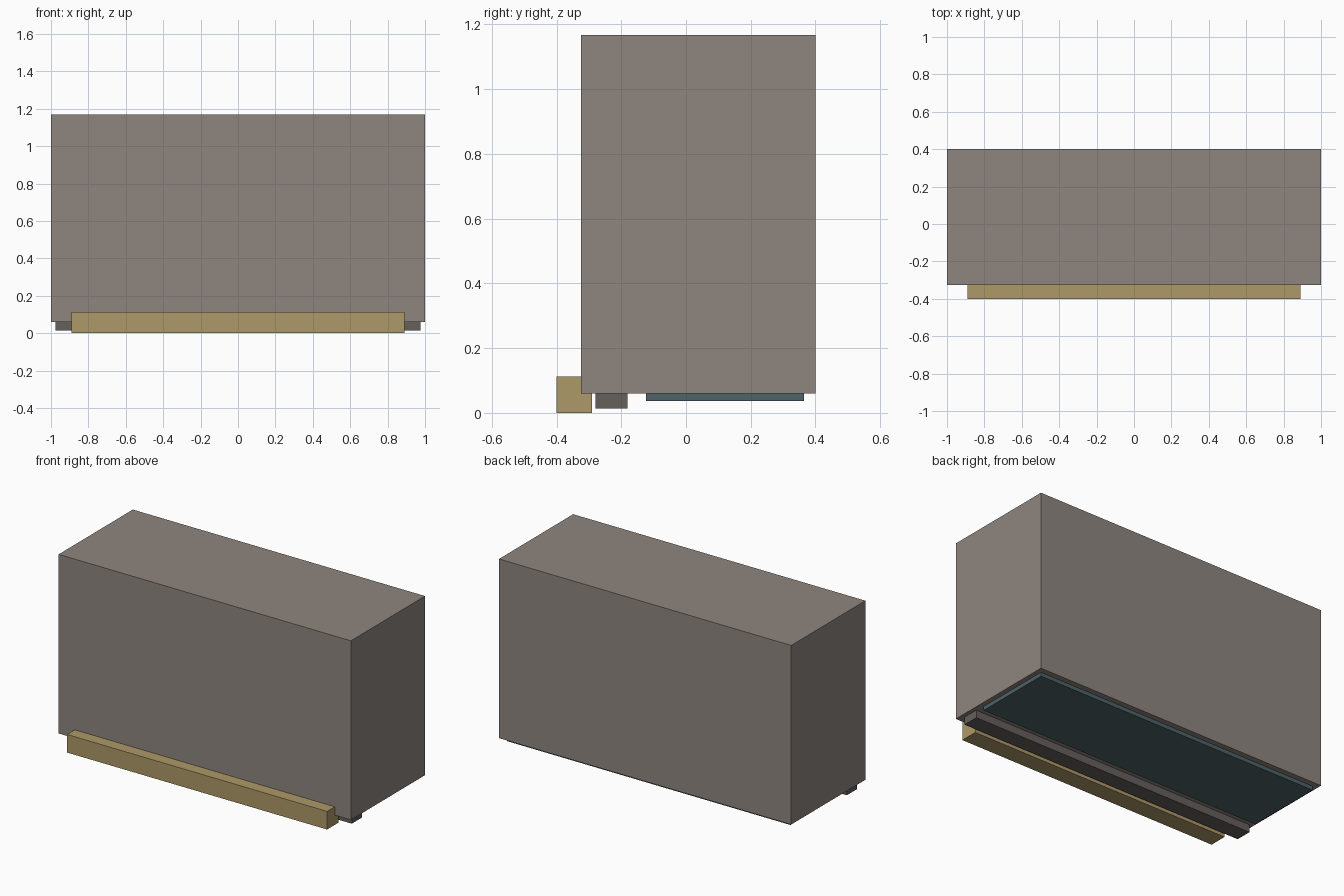
import bpy

if "Cube" in bpy.data.objects:
    bpy.data.objects.remove(bpy.data.objects["Cube"])


def material(name, rgb):
    m = bpy.data.materials.new(name)
    m.diffuse_color = (*rgb, 1)
    m.use_nodes = True
    m.node_tree.nodes["Principled BSDF"].inputs["Base Color"].default_value = m.diffuse_color
    return m


def box(name, x, y, z, mat):
    """Box from (min, max) ranges on each axis."""
    centre = [(a + b) / 2 for a, b in (x, y, z)]
    bpy.ops.mesh.primitive_cube_add(size=1, location=centre)
    ob = bpy.context.object
    ob.name = name
    ob.scale = [b - a for a, b in (x, y, z)]
    bpy.ops.object.transform_apply(location=False, rotation=False, scale=True)
    ob.data.materials.append(mat)
    return ob


taupe = material("taupe", (0.27, 0.235, 0.21))
gold = material("gold", (0.42, 0.32, 0.14))
dark = material("dark_grey", (0.13, 0.115, 0.105))
teal = material("dark_teal", (0.075, 0.125, 0.14))

# Main body
box("body", (-1, 1), (-0.325, 0.40), (0.06, 1.168), taupe)
# Front bar along the lower edge
box("front_bar", (-0.89, 0.89), (-0.40, -0.29), (0, 0.112), gold)
# Strip under the body behind the bar
box("under_strip", (-0.975, 0.975), (-0.28, -0.18), (0.013, 0.06), dark)
# Thin panel on the underside
box("under_panel", (-0.97, 0.97), (-0.124, 0.365), (0.036, 0.06), teal)
